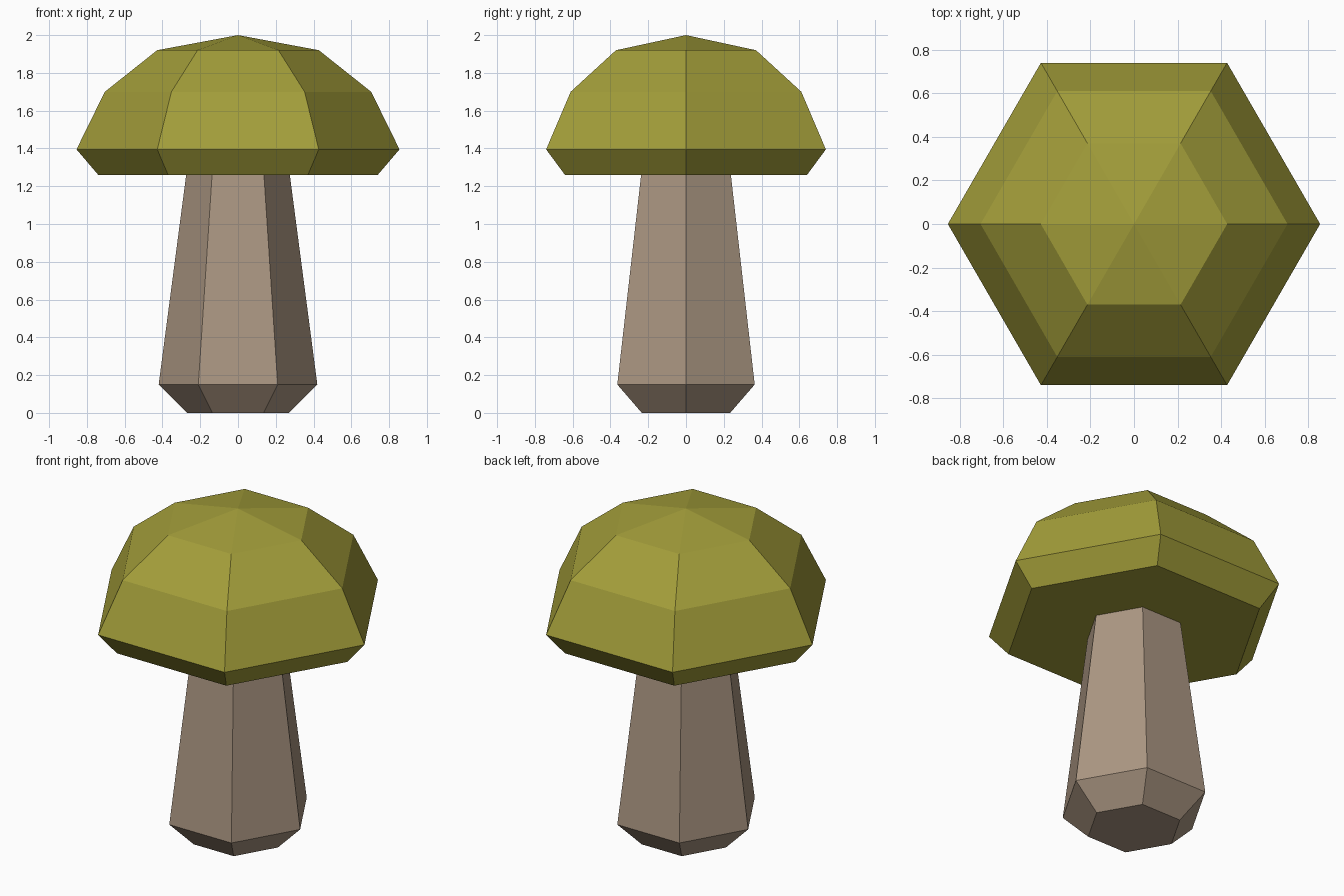
import bpy, bmesh, math

if "Cube" in bpy.data.objects:
    bpy.data.objects.remove(bpy.data.objects["Cube"])

SIDES = 6


def material(name, color):
    m = bpy.data.materials.new(name)
    m.diffuse_color = (*color, 1.0)
    m.use_nodes = True
    m.node_tree.nodes["Principled BSDF"].inputs["Base Color"].default_value = m.diffuse_color
    return m


def lathe(name, profile, mat):
    """Six-sided solid from (radius, height) pairs, bottom to top."""
    bm = bmesh.new()
    rings = []
    for r, z in profile:
        if r == 0:
            rings.append([bm.verts.new((0, 0, z))] * SIDES)
        else:
            rings.append([bm.verts.new((r * math.cos(math.tau * i / SIDES),
                                        r * math.sin(math.tau * i / SIDES), z))
                          for i in range(SIDES)])
    for low, high in zip(rings, rings[1:]):
        for i in range(SIDES):
            j = (i + 1) % SIDES
            loop = [low[i], low[j], high[j], high[i]]
            bm.faces.new(list(dict.fromkeys(loop)))
    bm.faces.new(rings[0][::-1])
    if profile[-1][0] > 0:
        bm.faces.new(rings[-1])
    bmesh.ops.recalc_face_normals(bm, faces=bm.faces)
    mesh = bpy.data.meshes.new(name)
    bm.to_mesh(mesh)
    bm.free()
    mesh.materials.append(mat)
    obj = bpy.data.objects.new(name, mesh)
    bpy.context.collection.objects.link(obj)
    return obj


olive = material("olive cap", (0.365, 0.340, 0.042))
beige = material("beige stem", (0.405, 0.305, 0.222))

# Tapered stem with a chamfered foot, ending just inside the cap
lathe("stem", [(0.27, 0), (0.42, 0.15), (0.273, 1.27)], beige)

# Domed cap with a chamfered rim and flat underside
lathe("cap", [(0.74, 1.26), (0.855, 1.395), (0.705, 1.70),
              (0.428, 1.92), (0, 2.0)], olive)
